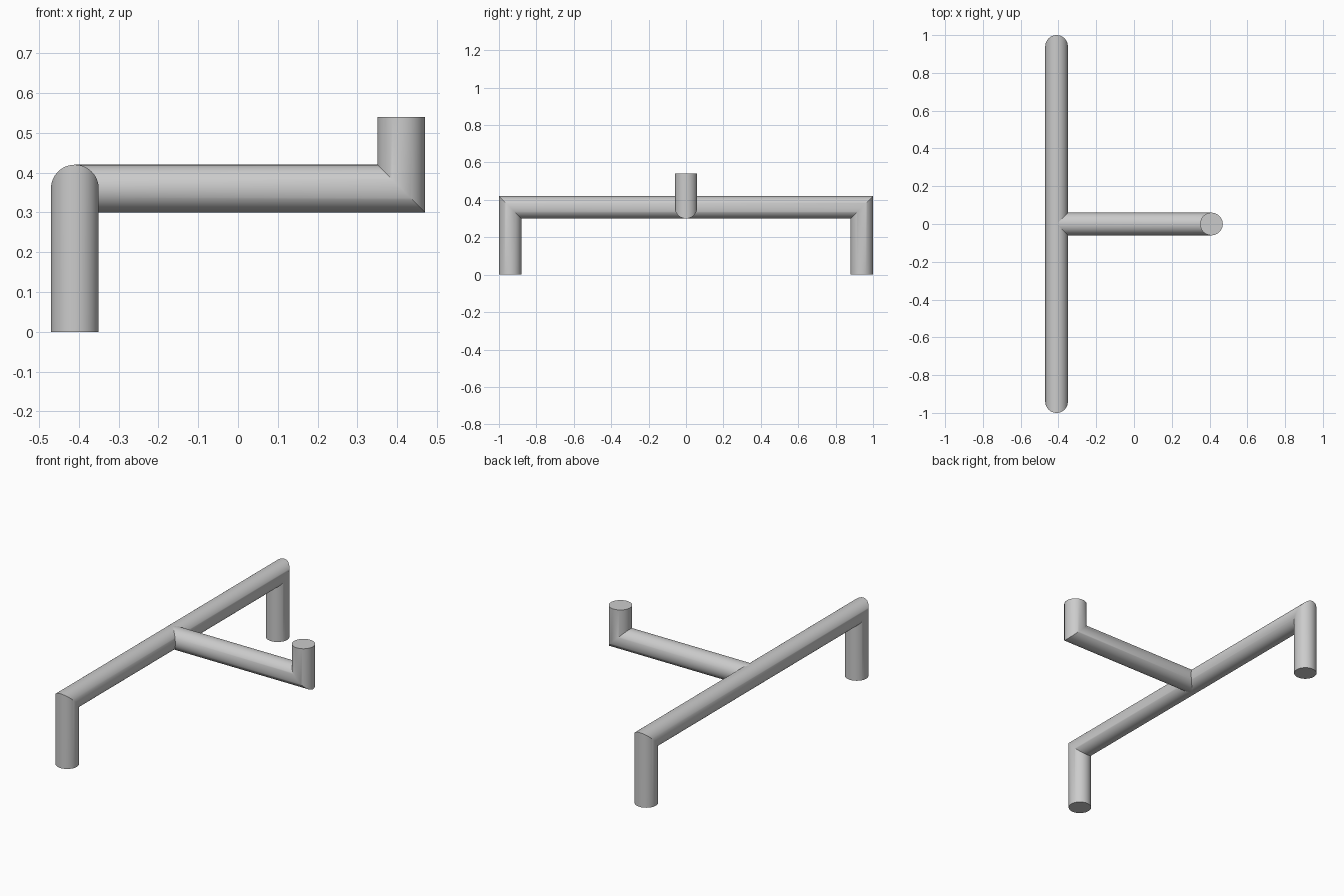
import bpy, bmesh, math
from mathutils import Vector

if "Cube" in bpy.data.objects:
    bpy.data.objects.remove(bpy.data.objects["Cube"])

R, SIDES = 0.06, 64


def mitred_pipe(name, path, cope_start=False):
    """Round pipe along a path with sharp mitred corners.
    cope_start fits the first end (running along +x) onto an equal pipe along y."""
    pts = [Vector(p) for p in path]
    dirs = [(b - a).normalized() for a, b in zip(pts, pts[1:])]
    u = Vector((0, 1, 0)) if abs(dirs[0].y) < 0.5 else Vector((1, 0, 0))
    v = dirs[0].cross(u)
    ring = []
    for i in range(SIDES):
        a = 2 * math.pi * i / SIDES
        off = R * (math.cos(a) * u + math.sin(a) * v)
        if cope_start:
            off.x = abs(off.y)
        ring.append(pts[0] + off)

    bm = bmesh.new()
    rings = [[bm.verts.new(p) for p in ring]]
    for k, d in enumerate(dirs):
        # slide the ring along the segment onto the mitre (or end) plane
        last = k == len(dirs) - 1
        n = d if last else (d + dirs[k + 1]).normalized()
        ring = [p + d * ((pts[k + 1] - p).dot(n) / d.dot(n)) for p in ring]
        rings.append([bm.verts.new(p) for p in ring])
    for a, b in zip(rings, rings[1:]):
        for i in range(SIDES):
            j = (i + 1) % SIDES
            bm.faces.new((a[i], a[j], b[j], b[i]))
    if not cope_start:
        bm.faces.new(rings[0])
    bm.faces.new(rings[-1])
    bmesh.ops.recalc_face_normals(bm, faces=bm.faces)

    mesh = bpy.data.meshes.new(name)
    bm.to_mesh(mesh)
    bm.free()
    obj = bpy.data.objects.new(name, mesh)
    bpy.context.collection.objects.link(obj)
    bpy.ops.object.select_all(action='DESELECT')
    obj.select_set(True)
    bpy.context.view_layer.objects.active = obj
    bpy.ops.object.shade_smooth_by_angle(angle=math.radians(30))
    return obj


X, Y, Z, TOP = 0.41, 0.94, 0.36, 0.54

# Cross rail with a leg at each end
mitred_pipe("rail_and_legs", [(-X, -Y, 0), (-X, -Y, Z), (-X, Y, Z), (-X, Y, 0)])

# Stem from the middle of the rail, turning up into a short post
mitred_pipe("stem_and_post", [(-X, 0, Z), (X, 0, Z), (X, 0, TOP)], cope_start=True)
